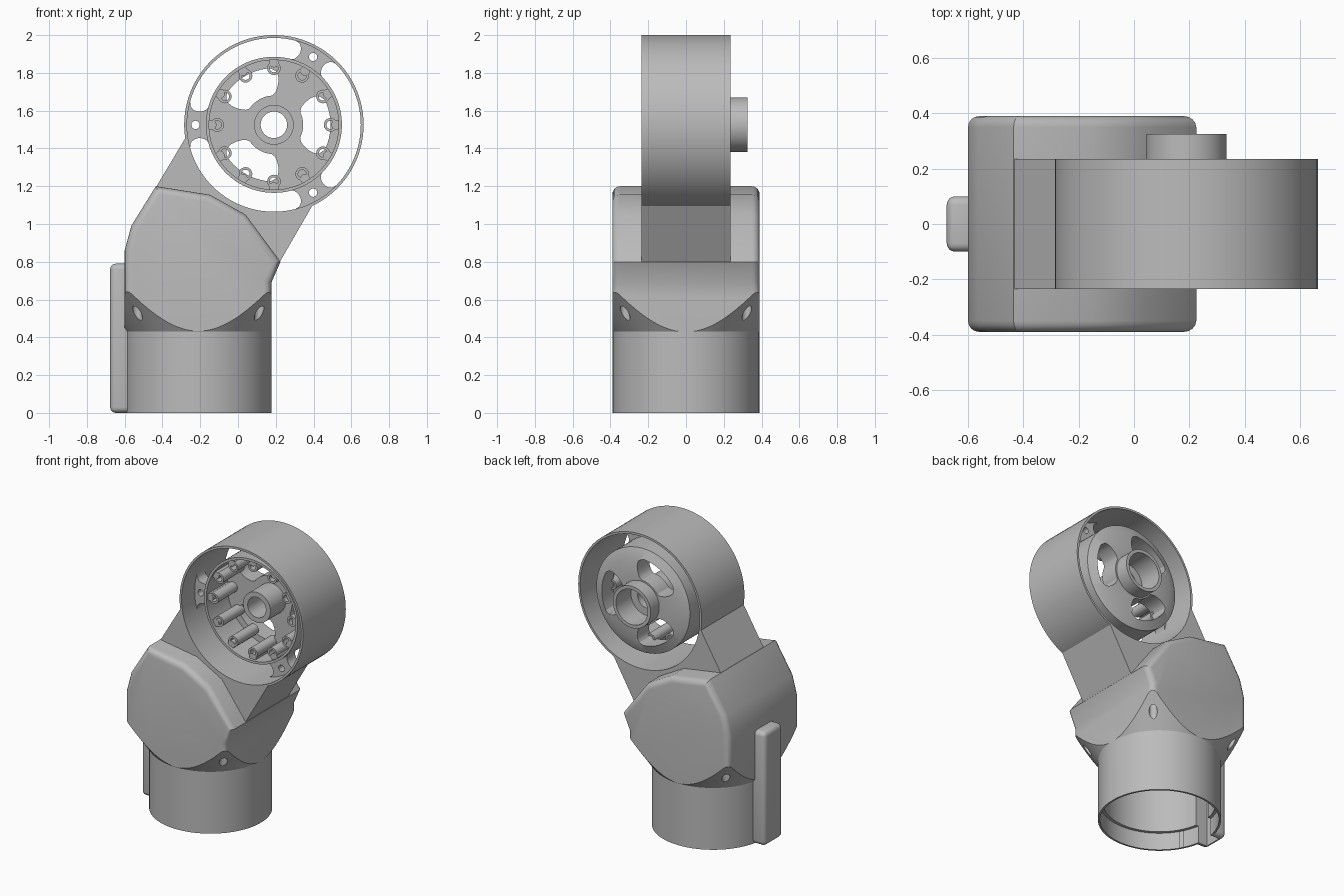
import bpy, bmesh
from math import sin, cos, pi, radians, sqrt
from mathutils import Matrix, Vector

if "Cube" in bpy.data.objects:
    bpy.data.objects.remove(bpy.data.objects["Cube"], do_unlink=True)

grey = bpy.data.materials.new("plain grey")
grey.use_nodes = True
COLOUR = (0.5, 0.5, 0.5, 1)
grey.diffuse_color = COLOUR
grey.node_tree.nodes["Principled BSDF"].inputs["Base Color"].default_value = COLOUR

parts = []
DRUM = Vector((0.19, 0, 1.525))
BASE = Vector((-0.21, 0, 0))
HALF = 0.235


def finish(name, bm, keep=True):
    bmesh.ops.remove_doubles(bm, verts=bm.verts, dist=1e-5)
    bmesh.ops.recalc_face_normals(bm, faces=bm.faces)
    mesh = bpy.data.meshes.new(name)
    bm.to_mesh(mesh)
    bm.free()
    mesh.materials.append(grey)
    obj = bpy.data.objects.new(name, mesh)
    bpy.context.collection.objects.link(obj)
    if keep:
        parts.append(obj)
    return obj


def revolve(name, profile, centre, axis="z", steps=96, closed=True, keep=True):
    """Turn (radius, height) points around an axis."""
    bm = bmesh.new()
    rings = []
    for i in range(steps):
        a = 2 * pi * i / steps
        ring = []
        for r, h in profile:
            p = (r * cos(a), r * sin(a), h) if axis == "z" else (r * cos(a), h, r * sin(a))
            ring.append(bm.verts.new(centre + Vector(p)))
        rings.append(ring)
    n = len(profile)
    for i in range(steps):
        a, b = rings[i], rings[(i + 1) % steps]
        for j in range(n if closed else n - 1):
            k = (j + 1) % n
            bm.faces.new((a[j], a[k], b[k], b[j]))
    return finish(name, bm, keep)


def prism(name, points, y0, y1, bevel=0, keep=True):
    """Extrude an (x, z) outline along y, optionally rounding both rims."""
    bm = bmesh.new()
    face = bm.faces.new([bm.verts.new((x, y0, z)) for x, z in points])
    out = bmesh.ops.extrude_face_region(bm, geom=[face])
    for v in out["geom"]:
        if isinstance(v, bmesh.types.BMVert):
            v.co.y = y1
    if bevel:
        rims = [e for e in bm.edges if abs(e.verts[0].co.y - e.verts[1].co.y) < 1e-6]
        bmesh.ops.bevel(bm, geom=rims, offset=bevel, segments=4, profile=0.5, affect="EDGES")
    return finish(name, bm, keep)


def box(name, lo, hi, bevel=0, keep=True):
    bm = bmesh.new()
    lo, hi = Vector(lo), Vector(hi)
    bmesh.ops.create_cube(bm, size=1, matrix=Matrix.Translation((lo + hi) / 2) @ Matrix.Diagonal((*(hi - lo), 1)))
    if bevel:
        bmesh.ops.bevel(bm, geom=bm.edges[:], offset=bevel, segments=4, profile=0.5, affect="EDGES")
    return finish(name, bm, keep)


def rod(name, centre, r, h0, h1, axis="y", keep=False, steps=20):
    return revolve(name, [(0, h0), (r, h0), (r, h1), (0, h1)], centre, axis, steps, False, keep)


def boolean(target, tools, operation="DIFFERENCE"):
    for tool in tools:
        mod = target.modifiers.new("cut", "BOOLEAN")
        mod.operation, mod.object, mod.solver = operation, tool, "EXACT"
    bpy.context.view_layer.update()
    mesh = bpy.data.meshes.new_from_object(target.evaluated_get(bpy.context.evaluated_depsgraph_get()))
    target.modifiers.clear()
    target.data = mesh
    mesh.materials.clear()
    mesh.materials.append(grey)
    for tool in tools:
        bpy.data.objects.remove(tool, do_unlink=True)


def sector(r0, r1, mid, half, flare, steps=10):
    """Ring sector outline whose ends curve by the flare angle."""
    rows = []
    for i in range(steps + 1):
        t = 2 * i / steps - 1
        rows.append((r0 + (r1 - r0) * i / steps, half + flare * (1 - sqrt(1 - t * t))))
    polar = [(r, mid - a) for r, a in rows]
    polar += [(r1, mid + rows[-1][1] * (2 * i / steps - 1)) for i in range(1, steps)]
    polar += [(r, mid + a) for r, a in reversed(rows)]
    polar += [(r0, mid + rows[0][1] * (1 - 2 * i / steps)) for i in range(1, steps)]
    return [(DRUM.x + r * cos(a), DRUM.z + r * sin(a)) for r, a in polar]


def around(radius, degrees):
    a = radians(degrees)
    return DRUM + Vector((radius * cos(a), 0, radius * sin(a)))


# Housing: rounded block trimmed by a flared round base
outline = [(-0.6, -0.1), (-0.6, 0.86), (-0.565, 0.99), (-0.435, 1.2), (-0.15, 1.155),
           (0.04, 1.05), (0.225, 0.8), (0.177, 0.69), (0.177, -0.1)]
housing = prism("housing", outline, -0.39, 0.39, bevel=0.04)
flare = revolve("flare", [(0, 0), (0.388, 0), (0.388, 0.43), (0.9, 1.17), (0.9, 1.4), (0, 1.4)],
                BASE, closed=False, keep=False)
boolean(housing, [flare], "INTERSECT")

# Cable cover down the side
cover = box("cable_cover", (-0.677, -0.1, 0), (-0.56, 0.1, 0.79), 0.03)


def socket():
    return revolve("socket", [(0, -0.1), (0.375, -0.1), (0.375, 0.12), (0.355, 0.12), (0.355, 0.45), (0, 0.45)],
                   BASE, closed=False, keep=False)


def channel():
    return box("channel", (-0.65, -0.06, -0.1), (-0.5, 0.06, 0.4), keep=False)


# Stepped socket, cable channel and corner screw holes
screws = [rod("screw", BASE + Vector((sx * 0.322, sy * 0.322, 0)), 0.026, 0.4, 0.64, "z")
          for sx in (-1, 1) for sy in (-1, 1)]
boolean(housing, [socket(), channel()] + screws)
boolean(cover, [socket(), channel()])

# Arm joining the housing to the drum
arm = prism("arm", [(-0.27, 1.47), (-0.44, 1.185), (-0.4, 0.9), (0.1, 0.72), (0.213, 0.785),
                    (0.395, 1.1), (0.2, 1.5)], -HALF, HALF)
boolean(arm, [rod("bore", DRUM, 0.465, -0.5, 0.5, steps=96)])

# Thin outer drum
revolve("drum", [(0.46, -HALF), (0.475, -HALF), (0.475, HALF), (0.46, HALF)], DRUM, "y")

# Three drum spokes with screw holes
for angle in (60, 180, 300):
    spoke = prism("drum_spoke", sector(0.355, 0.464, radians(angle), radians(10), radians(7)), -0.09, 0)
    boolean(spoke, [rod("screw", around(0.415, angle), 0.022, -0.3, 0.3)])

# Hub cup with centre sleeve and rear collar
hub = revolve("hub", [(0.343, -0.13), (0.36, -0.13), (0.36, 0.2), (0.29, 0.23), (0.145, 0.23),
                      (0.145, 0.325), (0.122, 0.325), (0.122, 0.16), (0.07, 0.16), (0.07, -0.065),
                      (0.105, -0.065), (0.105, 0.1), (0.343, 0.1)], DRUM, "y")
windows = [prism("window", sector(0.155, 0.3, radians(a), radians(36), radians(-10)), -0.05, 0.4, keep=False)
           for a in (0, 120, 240)]
boolean(hub, windows)

# Twelve screw bosses around the cup wall
for i in range(12):
    c = around(0.3, 30 * i)
    revolve("screw_boss", [(0.022, -0.11), (0.036, -0.11), (0.036, 0.12), (0.022, 0.12)], c, "y", 20)
    tie = around(0.33, 30 * i)
    rod("boss_web", tie, 0.026, -0.11, 0.12, keep=True)

bpy.ops.object.select_all(action="DESELECT")
for obj in parts:
    obj.select_set(True)
bpy.context.view_layer.objects.active = housing
bpy.ops.object.shade_smooth_by_angle(angle=radians(30))
